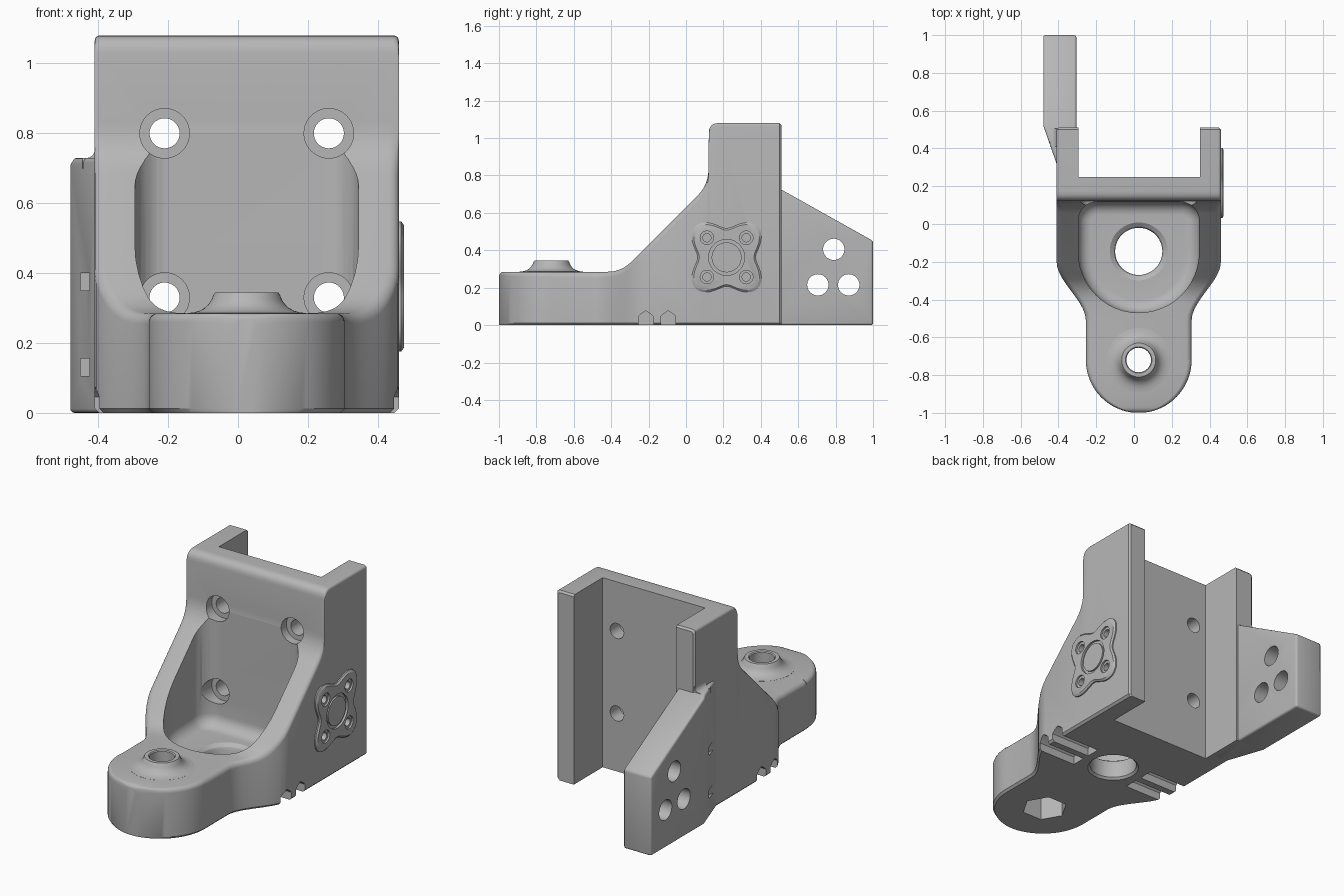
import bpy
import bmesh
from math import sin, cos, pi, radians
from mathutils import Vector

default = bpy.data.objects.get("Cube")
if default:
    bpy.data.objects.remove(default)

CX = 0.025                      # body centre line
grey = bpy.data.materials.new("plain_grey")
grey.use_nodes = True
grey.diffuse_color = (0.47, 0.47, 0.47, 1)
grey.node_tree.nodes["Principled BSDF"].inputs["Base Color"].default_value = (0.47, 0.47, 0.47, 1)


def loft(name, rings, closed=False):
    """Skin matching rings of points; cap the ends unless the loop is closed."""
    bm = bmesh.new()
    loops = [[bm.verts.new(p) for p in ring] for ring in rings]
    pairs = list(zip(loops, loops[1:]))
    if closed:
        pairs.append((loops[-1], loops[0]))
    else:
        bm.faces.new(loops[0])
        bm.faces.new(loops[-1])
    for a, b in pairs:
        for i in range(len(a)):
            j = (i + 1) % len(a)
            bm.faces.new((a[i], a[j], b[j], b[i]))
    bmesh.ops.recalc_face_normals(bm, faces=bm.faces)
    mesh = bpy.data.meshes.new(name)
    bm.to_mesh(mesh)
    bm.free()
    mesh.materials.append(grey)
    obj = bpy.data.objects.new(name, mesh)
    bpy.context.collection.objects.link(obj)
    return obj


def place(axis, u, v, t):
    return {"x": (t, u, v), "y": (u, t, v), "z": (u, v, t)}[axis]


def prism(name, axis, pts, lo, hi):
    return loft(name, [[place(axis, u, v, t) for u, v in pts] for t in (lo, hi)])


def circle(u, v, r, n=40):
    return [(u + r * cos(2 * pi * i / n), v + r * sin(2 * pi * i / n)) for i in range(n)]


def box(name, x0, x1, y0, y1, z0, z1):
    return prism(name, "z", [(x0, y0), (x1, y0), (x1, y1), (x0, y1)], z0, z1)


def lathe(name, x, y, profile, closed=False):
    return loft(name, [[(px, py, z) for px, py in circle(x, y, r, 48)] for r, z in profile], closed)


def bake(obj):
    """Replace the mesh by its evaluated result."""
    deps = bpy.context.evaluated_depsgraph_get()
    deps.update()
    mesh = bpy.data.meshes.new_from_object(obj.evaluated_get(deps))
    obj.modifiers.clear()
    obj.data = mesh


def cut(obj, *cutters):
    for c in cutters:
        c.hide_render = True
        mod = obj.modifiers.new("cut", "BOOLEAN")
        mod.operation, mod.solver, mod.object = "DIFFERENCE", "EXACT", c
        bpy.context.view_layer.update()
        bake(obj)
        bpy.data.objects.remove(c)


# Body: cross-sections lofted from the round nose to the back
def half_width(y):
    t = min(max((y + 0.51) / 0.31, 0), 1)
    return 0.28 + 0.155 * t * t * (3 - 2 * t)


def section(y, w, h, r):
    r, c = min(r, w * 0.9), min(0.012, w / 2)
    right = [(w - c, 0), (w, c)]
    for i in range(6):
        a = i * pi / 10
        right.append((w - r + r * cos(a), h - r + r * sin(a)))
    pts = right + [(-x, z) for x, z in reversed(right)]
    return [(CX + x, y, z) for x, z in pts]


def curve(p0, p1, p2, n=6):
    a, b, c = Vector(p0), Vector(p1), Vector(p2)
    return [tuple(a * (1 - t) ** 2 + b * 2 * t * (1 - t) + c * t * t)
            for t in (i / n for i in range(n + 1))]


NOSE, TOP = 0.285, 1.08
rings = []
for i in range(1, 23):
    a = radians(4 * i + 2)
    y = -0.72 - 0.28 * cos(a)
    d = min(y + 1, 0.025)
    rings.append(section(y, 0.28 * sin(a), NOSE - 0.025 + (0.025 ** 2 - (0.025 - d) ** 2) ** 0.5, 0.025))
side = [(-0.72, NOSE), (-0.51, NOSE), (-0.48, NOSE), (-0.45, NOSE)]
side += curve((-0.42, NOSE), (-0.345, NOSE), (-0.29, 0.34))
side += [(y, y + 0.63) for y in (-0.26, -0.23, -0.2)]
side += curve((0.06, 0.69), (0.12, 0.75), (0.12, 0.83))
rings += [section(y, half_width(y), h, 0.03) for y, h in side]
rings += [section(y, 0.435, h, 0.015) for y, h in curve((0.122, 1.03), (0.124, TOP), (0.175, TOP))]
rings += [section(0.5, 0.435, TOP, 0.015), section(0.51, 0.425, TOP - 0.01, 0.015)]
body = loft("bracket_body", rings)


# Rounded pocket behind the nose, with a filleted floor
def pocket(d, z):
    pts = []
    for i in range(25):
        a = pi + pi * i / 24
        pts.append((CX + (0.32 - d) * cos(a), -0.15 + (0.32 - d) * sin(a), z))
    for sx, start in ((1, 0), (-1, pi / 2)):
        for i in range(9):
            a = start + i * pi / 16
            pts.append((CX + sx * 0.22 + (0.1 - d) * cos(a), 0.018 + (0.1 - d) * sin(a), z))
    return pts


FLOOR, FILLET = 0.13, 0.07
steps = [i * pi / 14 for i in range(8)]
pocket_rings = [pocket(FILLET * (1 - sin(a)), FLOOR + FILLET * (1 - cos(a))) for a in steps]
cut(body, loft("pocket_cutter", pocket_rings + [pocket(0, 1.3)]),
    box("channel_cutter", -0.295, 0.35, 0.25, 0.8, -0.2, 1.3))

# Floor hole, nose bore and hexagonal nut recess
cut(body,
    lathe("floor_hole_cutter", CX, -0.145, [(0.137, -0.05), (0.137, 0.0), (0.125, 0.012), (0.125, 0.1),
                                            (0.132, 0.115), (0.155, 0.131), (0.155, 0.16)]),
    prism("bore_cutter", "z", circle(CX, -0.72, 0.065), -0.1, 0.5),
    prism("nut_cutter", "z", circle(CX, -0.72, 0.122, 6), -0.1, 0.13))

# Counterbored bolt holes in the upright plate
for x in (-0.21, 0.26):
    for z in (0.33, 0.8):
        cut(body, prism("counterbore_cutter", "y", circle(x, z, 0.071), -0.02, 0.165),
            prism("bolt_cutter", "y", circle(x, z, 0.043), 0.1, 0.4))

# Pointed slots under both sides
for y in (-0.215, -0.095):
    shape = [(y - 0.04, -0.05), (y + 0.04, -0.05), (y + 0.04, 0.045), (y + 0.025, 0.06),
             (y, 0.076), (y - 0.025, 0.06), (y - 0.04, 0.045)]
    for lo, hi in ((-0.6, -0.16), (0.21, 0.6)):
        cut(body, prism("slot_cutter", "x", shape, lo, hi))

# Nose boss with a flared foot
foot = curve((0.095, 0.338), (0.11, 0.288), (0.17, 0.2855))
boss = lathe("nose_boss", CX, -0.72,
             [(0.065, 0.27), (0.065, 0.34), (0.07, 0.345), (0.09, 0.345)] + foot + [(0.17, 0.27)], True)

# Side arm: plan prism, sloped on top, pierced by three holes
arm = prism("side_arm", "z", [(-0.4, 0.29), (-0.305, 0.29), (-0.305, 1.0), (-0.48, 1.0), (-0.48, 0.52)], 0, 0.73)
cut(arm, prism("slope_cutter", "x", [(0.5, 0.73), (1.2, 0.338), (1.2, 1.0), (0.5, 1.0)], -0.7, 0))
bevel = arm.modifiers.new("soft_edges", "BEVEL")
bevel.width, bevel.segments, bevel.limit_method = 0.012, 3, "ANGLE"
bevel.angle_limit = radians(40)
bpy.context.view_layer.update()
bake(arm)
for y, z in ((0.79, 0.405), (0.705, 0.215), (0.87, 0.215)):
    cut(arm, prism("arm_hole_cutter", "x", circle(y, z, 0.057), -0.7, 0))
for z in (0.105, 0.35):
    cut(arm, box("tie_cutter", -0.45, -0.425, 0.2, 0.5, z, z + 0.05))

# Concave fillet where the arm meets the body
fillet = [(-0.4, 0.7), (-0.445, 0.7), (-0.445, 0.729)] + curve((-0.43, 0.73), (-0.411, 0.732), (-0.408, 0.76)) + [(-0.4, 0.76)]
prism_fillet = prism("arm_fillet", "y", fillet, 0.41, 0.505)

# Raised four-lobed badge on the left side
BY, BZ = 0.217, 0.362


def lobes(x, scale):
    pts = []
    for i in range(96):
        a = 2 * pi * i / 96
        r = scale * (0.195 - 0.04 * cos(4 * a))
        pts.append((x, BY + r * cos(a), BZ + r * sin(a)))
    return pts


badge = loft("side_badge", [lobes(0.45, 1), lobes(0.467, 1), lobes(0.475, 0.94)])
cut(badge, prism("ring_cutter", "x", circle(BY, BZ, 0.096), 0.463, 0.6))
disc = prism("badge_disc", "x", circle(BY, BZ, 0.08), 0.45, 0.472)
for sy in (-1, 1):
    for sz in (-1, 1):
        y, z = BY + sy * 0.105, BZ + sz * 0.105
        cut(badge, prism("badge_recess_cutter", "x", circle(y, z, 0.036), 0.465, 0.6))
        for part in (badge, body):
            cut(part, prism("badge_hole_cutter", "x", circle(y, z, 0.022, 24), 0.43, 0.6))

# Smooth curved faces, keeping the machined edges crisp
for obj in (body, boss, arm, prism_fillet, badge, disc):
    bpy.ops.object.select_all(action="DESELECT")
    obj.select_set(True)
    bpy.context.view_layer.objects.active = obj
    bpy.ops.object.shade_smooth_by_angle(angle=radians(30))
